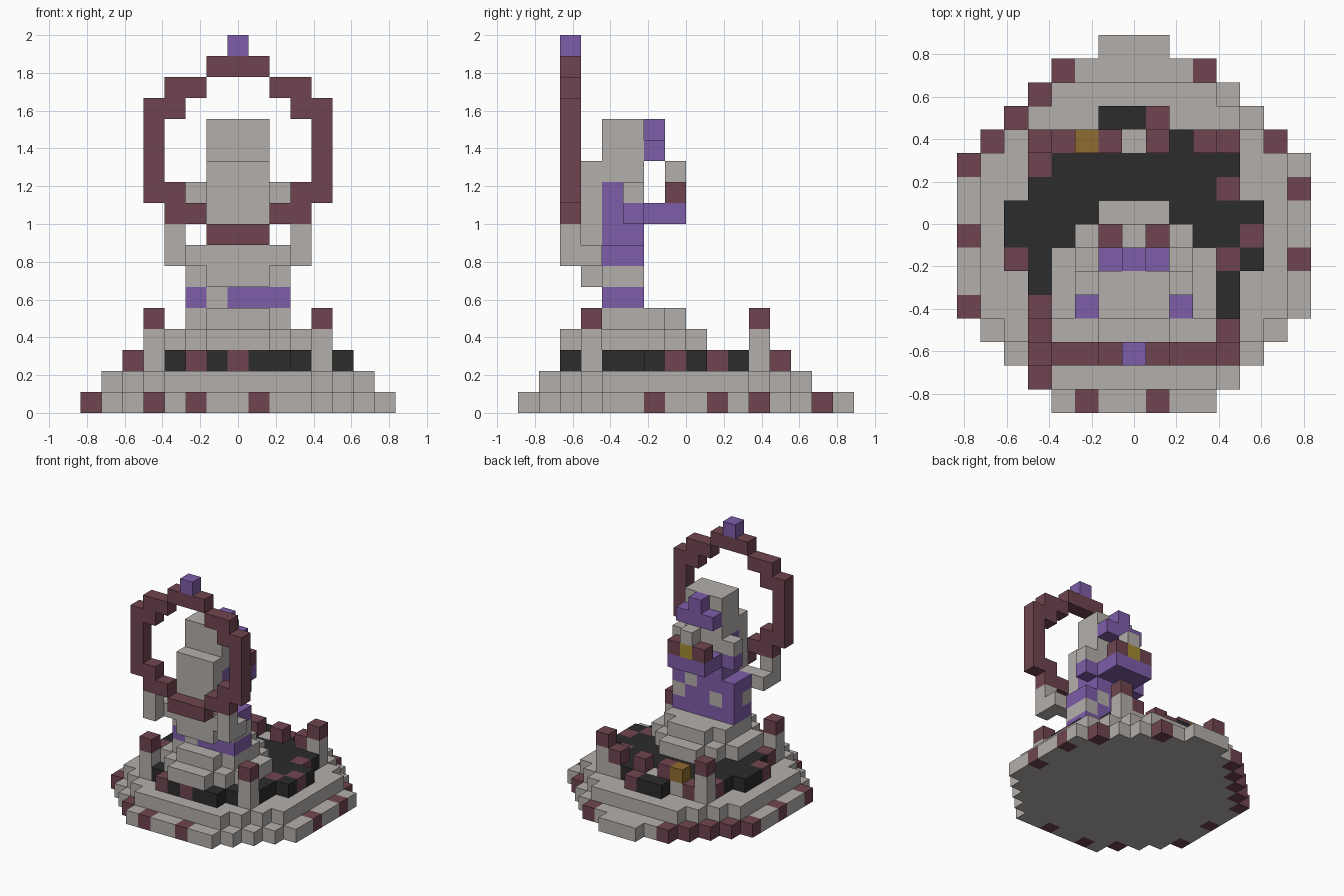
import bpy
import bmesh
from mathutils import Vector

if "Cube" in bpy.data.objects:
    bpy.data.objects.remove(bpy.data.objects["Cube"], do_unlink=True)

UNIT = 2 / 18


def material(name, r, g, b):
    m = bpy.data.materials.new(name)
    m.use_nodes = True
    m.diffuse_color = (r, g, b, 1)
    m.node_tree.nodes["Principled BSDF"].inputs["Base Color"].default_value = (r, g, b, 1)
    return m


STONE = material("stone grey", 0.45, 0.43, 0.41)
RED = material("dark red", 0.16, 0.06, 0.08)
PURPLE = material("purple", 0.21, 0.11, 0.4)
BLACK = material("black", 0.025, 0.025, 0.025)
GOLD = material("gold", 0.28, 0.15, 0.03)
YELLOW = material("yellow", 0.36, 0.26, 0.03)

cells = {}  # (column, row, layer) -> (part, material)


def box(part, mat, cols, rows, layers):
    """Fill inclusive ranges of blocks; a plain number is a single one."""
    spans = [(s, s) if isinstance(s, int) else s for s in (cols, rows, layers)]
    (a, b), (c, d), (e, f) = spans
    for i in range(a, b + 1):
        for j in range(c, d + 1):
            for k in range(e, f + 1):
                cells[i, j, k] = (part, mat)


def pair(part, mat, col, rows, layers):
    for side in (-1, 1):
        box(part, mat, side * col, rows, layers)


def disc(part, mat, first_row, half_widths, layer):
    for n, w in enumerate(half_widths):
        box(part, mat, (-w, w), first_row + n, layer)


def spots(part, mat, layer, places):
    for i, j in places:
        box(part, mat, i, j, layer)


# Stepped base with red edge blocks
disc("base_step", STONE, 0, [3, 4, 5, 6] + [7] * 7 + [6, 5, 4, 3, 1], 0)
spots("base_step", RED, 0, [(-2, 0), (1, 0), (-4, 1), (-7, 4), (-7, 7), (-7, 10),
                            (-6, 11), (-5, 12), (-4, 13), (-3, 14), (3, 14),
                            (6, 11), (7, 9), (7, 6)])
disc("second_step", STONE, 1, [3, 4, 5] + [6] * 7 + [5, 4, 3], 1)

# Dark floor with red blocks
disc("dark_floor", BLACK, 2, [2, 3, 4, 4, 5, 5, 5, 4, 4, 3, 1], 2)
spots("dark_floor", RED, 2, [(-2, 2), (0, 2), (-4, 4), (-5, 6), (4, 6), (5, 7),
                             (4, 9), (-4, 10), (-3, 11), (1, 12)])

# Offering shelf
box("offering_shelf", STONE, (-2, 1), 11, 2)
box("offering_shelf", STONE, 3, 11, 2)
spots("offerings", RED, 3, [(-1, 11), (1, 11), (3, 11)])
box("offerings", GOLD, -2, 11, 3)

# Four corner posts
for row in (3, 11):
    pair("corner_posts", STONE, 4, row, (2, 3))
    pair("corner_posts", RED, 4, row, 4)

# Pedestal
disc("pedestal", STONE, 2, [1, 2, 3, 3, 3, 2, 1], 3)
disc("pedestal", STONE, 3, [1, 2, 2, 2, 1], 4)

# Torso
box("torso", PURPLE, (-2, 2), (4, 5), (5, 7))
box("torso", STONE, -1, 4, 5)
box("torso", STONE, (-2, 2), 4, 6)
spots("torso", STONE, 6, [(2, 5), (-1, 5)])
spots("torso", STONE, 7, [(1, 5)])
box("torso", STONE, (-1, 1), 3, 6)
box("torso", STONE, (-2, 2), 3, 7)
box("torso", PURPLE, (-1, 1), (4, 5), (8, 9))
box("back", STONE, (-1, 1), 3, (8, 11))

# Arms, hands and the object held
pair("arms", PURPLE, 2, 5, 9)
pair("arms", STONE, 2, 5, 10)
box("forearms", PURPLE, (-1, 1), (6, 7), 9)
pair("hands", RED, 1, 7, 10)
box("held_bowl", YELLOW, 0, 7, 10)
box("held_bowl", STONE, 0, 7, 11)

# Head and face ornament
box("neck", PURPLE, (-1, 1), 4, 10)
box("head", STONE, (-1, 1), 5, 10)
box("head", STONE, (-1, 1), (4, 5), (11, 13))
box("face_ornament", PURPLE, (-1, 1), 6, 12)
box("face_ornament", PURPLE, 0, 6, 13)

# Ring behind the head, with its side brackets
pair("ring_brackets", STONE, 3, (2, 3), 7)
pair("ring_brackets", STONE, 3, 2, 8)
for layer in (8, 16):
    box("ring", RED, (-1, 1), 2, layer)
for layer in (9, 15):
    pair("ring", RED, 2, 2, layer)
    pair("ring", RED, 3, 2, layer)
for layer in (10, 14):
    pair("ring", RED, 3, 2, layer)
pair("ring", RED, 4, 2, (10, 14))
box("ring_tip", PURPLE, 0, 2, 17)


def build(part):
    """One mesh from the outward faces of a part's blocks."""
    bm = bmesh.new()
    mesh = bpy.data.meshes.new(part)
    slots = []
    for pos, (owner, mat) in cells.items():
        if owner != part:
            continue
        if mat not in slots:
            slots.append(mat)
            mesh.materials.append(mat)
        centre = Vector((pos[0], pos[1] - 7.5, pos[2] + 0.5))
        for axis in range(3):
            for sign in (-1, 1):
                near = list(pos)
                near[axis] += sign
                if tuple(near) in cells:
                    continue
                n, u = Vector(), Vector()
                n[axis] = sign / 2
                u[(axis + 1) % 3] = 0.5
                v = n.cross(u) * 2
                corners = (-u - v, u - v, u + v, v - u)
                face = bm.faces.new([bm.verts.new((centre + n + c) * UNIT) for c in corners])
                face.material_index = slots.index(mat)
    bmesh.ops.remove_doubles(bm, verts=bm.verts[:], dist=UNIT / 100)
    bm.to_mesh(mesh)
    bm.free()
    bpy.context.collection.objects.link(bpy.data.objects.new(part, mesh))


for part in dict.fromkeys(owner for owner, _ in cells.values()):
    build(part)
